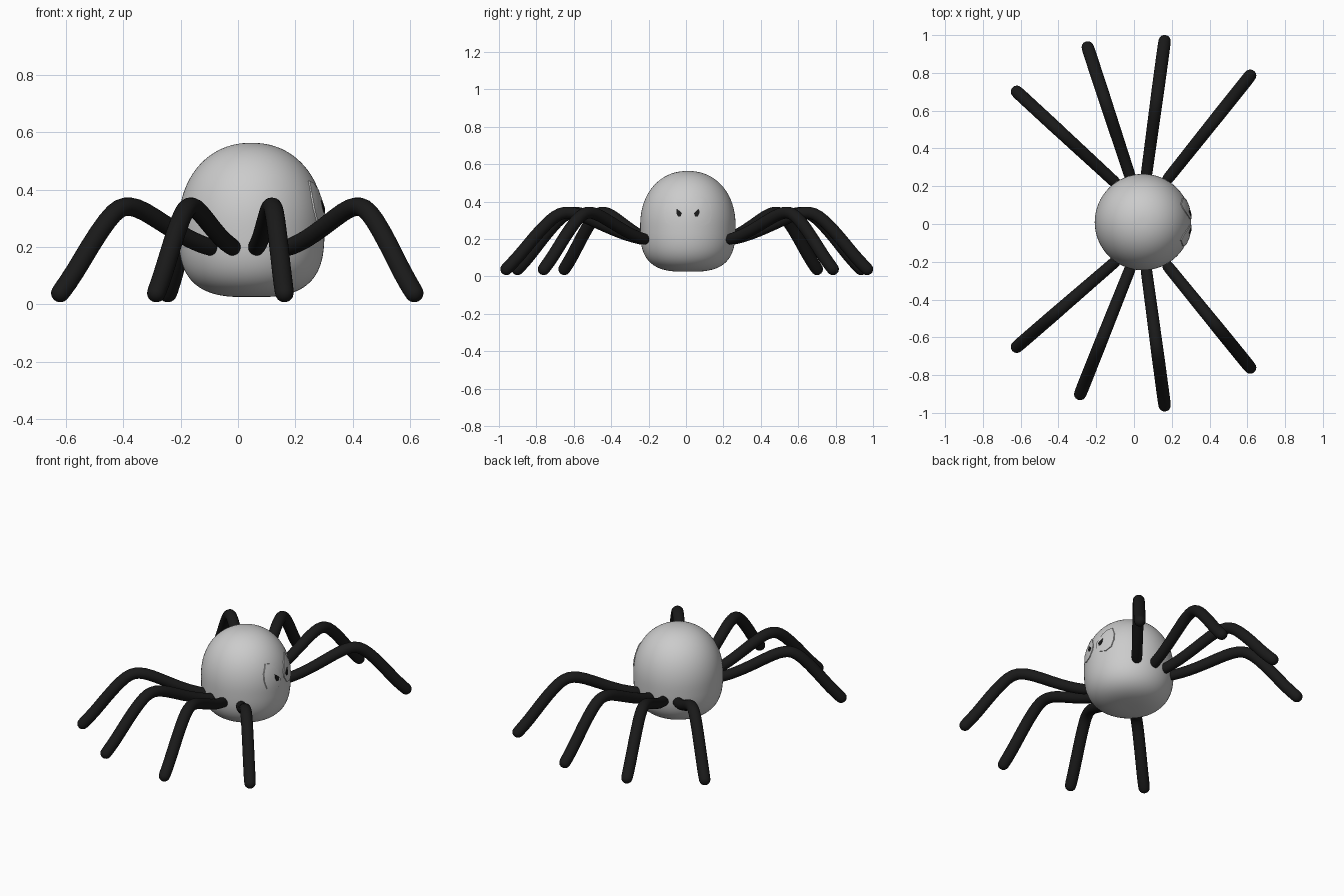
import bpy, bmesh, math
from mathutils import Vector

if "Cube" in bpy.data.objects:
    bpy.data.objects.remove(bpy.data.objects["Cube"])

CX, CY, R = 0.047, 0.01, 0.255      # body axis and radius
Z_MID, Z_TOP, Z_BOT = 0.27, 0.564, 0.025


def material(name, rgb):
    m = bpy.data.materials.new(name)
    m.diffuse_color = (*rgb, 1)
    m.use_nodes = True
    m.node_tree.nodes["Principled BSDF"].inputs["Base Color"].default_value = m.diffuse_color
    return m


def make_object(name, bm, mat=None, subsurf=0):
    bmesh.ops.recalc_face_normals(bm, faces=bm.faces)
    mesh = bpy.data.meshes.new(name)
    bm.to_mesh(mesh)
    bm.free()
    for p in mesh.polygons:
        p.use_smooth = True
    ob = bpy.data.objects.new(name, mesh)
    bpy.context.collection.objects.link(ob)
    if mat:
        mesh.materials.append(mat)
    if subsurf:
        mod = ob.modifiers.new("smooth", 'SUBSURF')
        mod.levels = mod.render_levels = subsurf
    return ob


def loft(bm, rings):
    """Bridge closed vertex rings and cap both ends."""
    loops = [[bm.verts.new(p) for p in ring] for ring in rings]
    n = len(loops[0])
    for a, b in zip(loops, loops[1:]):
        for i in range(n):
            j = (i + 1) % n
            bm.faces.new((a[i], a[j], b[j], b[i]))
    bm.faces.new(loops[0][::-1])
    bm.faces.new(loops[-1])


def body_radius(z):
    if z > Z_MID:
        d, e = (z - Z_MID) / (Z_TOP - Z_MID), 2.15
    else:
        d, e = (Z_MID - z) / (Z_MID - Z_BOT), 3.0
    return R * max(0.0, 1 - d ** e) ** (1 / e)


# Body: round dome with a flatter rounded underside
bm = bmesh.new()
rings = []
for k in range(1, 48):
    a = -math.pi / 2 + math.pi * k / 48
    s, c = math.sin(a), math.cos(a)
    e = 2.15 if s > 0 else 3.0
    h = abs(s) ** (2 / e)
    z = Z_MID + h * (Z_TOP - Z_MID) if s > 0 else Z_MID - h * (Z_MID - Z_BOT)
    r = R * c ** (2 / e)
    rings.append([(CX + r * math.cos(t), CY + r * math.sin(t), z)
                  for t in (2 * math.pi * i / 64 for i in range(64))])
loft(bm, rings)
make_object("body", bm)

# Legs: bent tubes with rounded ends; (fraction along, height, radius)
black = material("black", (0.01, 0.01, 0.01))
PATH = [(0.00, 0.200, 0.031), (0.12, 0.222, 0.031), (0.28, 0.272, 0.032),
        (0.44, 0.328, 0.033), (0.53, 0.344, 0.033), (0.60, 0.340, 0.034),
        (0.68, 0.300, 0.034), (0.80, 0.205, 0.034), (0.91, 0.105, 0.034),
        (1.00, 0.040, 0.034)]


def leg(name, root, foot, sides=14):
    root, foot = Vector(root), Vector(foot)
    flat = (foot - root).normalized()
    side = Vector((-flat.y, flat.x, 0))
    pts = []
    for t, z, r in PATH:
        p = root.lerp(foot, t)
        pts.append((Vector((p.x, p.y, z)), r))
    tang = [(pts[min(i + 1, len(pts) - 1)][0] - pts[max(i - 1, 0)][0]).normalized()
            for i in range(len(pts))]
    rows = [(p, r, d) for (p, r), d in zip(pts, tang)]

    def cap(row, sign):
        p, r, d = row
        return [(p + d * sign * r * math.sin(a), r * math.cos(a), d)
                for a in (0.45, 0.9, 1.35)]
    rows = cap(rows[0], -1)[::-1] + rows + cap(rows[-1], 1)
    bm = bmesh.new()
    rings = []
    for p, r, d in rows:
        up = side.cross(d)
        rings.append([p + r * 1.02 * (side * math.cos(t) + up * math.sin(t))
                      for t in (2 * math.pi * i / sides for i in range(sides))])
    loft(bm, rings)
    make_object(name, bm, black, 1)


LEGS = {
    "left_leg": [((-0.10, 0.22), (-0.62, 0.70)), ((-0.02, 0.25), (-0.245, 0.935)),
                 ((0.065, 0.255), (0.162, 0.968)), ((0.18, 0.24), (0.615, 0.785))],
    "right_leg": [((-0.10, -0.20), (-0.62, -0.65)), ((-0.02, -0.235), (-0.285, -0.90)),
                  ((0.065, -0.24), (0.162, -0.96)), ((0.18, -0.225), (0.615, -0.76))],
}
for name, legs in LEGS.items():
    for i, (a, b) in enumerate(legs):
        leg(f"{name}_{i + 1}", (*a, 0), (*b, 0))

# Eyes: outlines (distance from the middle, height) wrapped onto the body
EYE = [(0.016, 0.35), (0.043, 0.40), (0.070, 0.425), (0.096, 0.43), (0.123, 0.378),
       (0.128, 0.335), (0.118, 0.290), (0.086, 0.270), (0.043, 0.280), (0.016, 0.318)]
PUPIL = [(0.032, 0.338), (0.046, 0.352), (0.060, 0.362), (0.062, 0.340),
         (0.054, 0.322), (0.040, 0.320)]


def patch(name, outline, side, lift, mat):
    cu = sum(p[0] for p in outline) / len(outline)
    cz = sum(p[1] for p in outline) / len(outline)

    def wrap(u, z, up):
        y = side * u
        r = body_radius(z) + up
        return (CX + math.sqrt(r * r - y * y), CY + y, z)
    bm = bmesh.new()
    # sunken rim first, then the visible surface in shrinking rings
    rings = [[wrap(u, z, -0.01) for u, z in outline]]
    for f in (1.0, 0.8, 0.6, 0.4, 0.2):
        rings.append([wrap(cu + (u - cu) * f, cz + (z - cz) * f, lift)
                      for u, z in outline])
    loft(bm, rings)
    ob = make_object(name, bm, mat)
    bpy.context.view_layer.objects.active = ob
    ob.select_set(True)
    bpy.ops.object.shade_smooth_by_angle(angle=math.radians(40))
    ob.select_set(False)


white = material("eye_white", (0.8, 0.8, 0.8))
for label, side in (("left", 1), ("right", -1)):
    patch(f"{label}_eye", EYE, side, 0.005, white)
    patch(f"{label}_pupil", PUPIL, side, 0.008, black)
